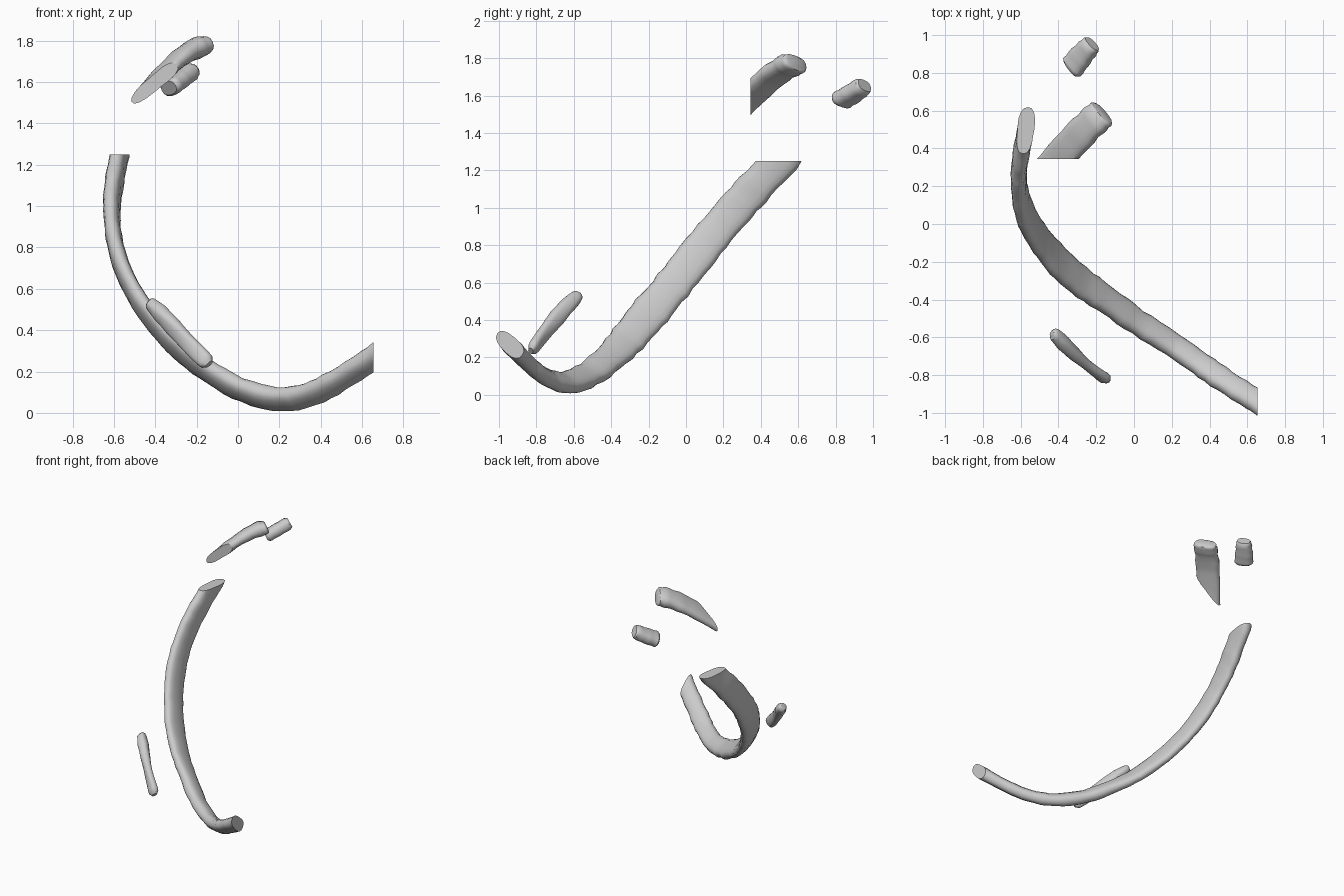
import bpy, bmesh, math, random
from mathutils import Vector

if "Cube" in bpy.data.objects:
    bpy.data.objects.remove(bpy.data.objects["Cube"])

random.seed(4)


def spline(pts, per):
    """Catmull-Rom resample of rows of numbers."""
    pts = [Vector(p) for p in pts]
    ext = [pts[0] * 2 - pts[1]] + pts + [pts[-1] * 2 - pts[-2]]
    out = []
    for i in range(1, len(ext) - 2):
        a, b, c, d = ext[i - 1:i + 3]
        for k in range(per):
            t = k / per
            out.append(0.5 * (2 * b + (c - a) * t + (2 * a - 5 * b + 4 * c - d) * t * t
                              + (3 * b - a - 3 * c + d) * t ** 3))
    return out + [pts[-1]]


def strip(name, rows, w0, w1, cuts=(), per=4, sides=16, rough=0.06, power=0.8):
    """Flattened bar. rows = x, y, z, half width, half thickness;
    w0, w1 = width direction at the start and end; cuts = (point, outward normal)."""
    data = spline(rows, per)
    path = [Vector(d[:3]) for d in data]
    n = len(path)
    bm = bmesh.new()
    rings = []
    for i, p in enumerate(path):
        t = (path[min(i + 1, n - 1)] - path[max(i - 1, 0)]).normalized()
        w = Vector(w0).lerp(Vector(w1), i / (n - 1))
        w = (w - t * w.dot(t)).normalized()
        nrm = t.cross(w)
        hw = data[i][3] * (1 + random.uniform(-rough, rough))
        ht = data[i][4] * (1 + random.uniform(-rough, rough))
        ring = []
        for k in range(sides):
            a = math.tau * k / sides
            c, s = math.cos(a), math.sin(a)
            c = math.copysign(abs(c) ** power, c)
            s = math.copysign(abs(s) ** power, s)
            ring.append(bm.verts.new(p + w * hw * c + nrm * ht * s))
        rings.append(ring)
    for r, q in zip(rings, rings[1:]):
        for k in range(sides):
            j = (k + 1) % sides
            bm.faces.new((r[k], r[j], q[j], q[k]))
    bm.faces.new(rings[0][::-1])
    bm.faces.new(rings[-1])
    # broken ends
    for co, no in cuts:
        geom = bm.verts[:] + bm.edges[:] + bm.faces[:]
        bmesh.ops.bisect_plane(bm, geom=geom, plane_co=co, plane_no=no, clear_outer=True)
        bmesh.ops.holes_fill(bm, edges=[e for e in bm.edges if e.is_boundary], sides=0)
    bmesh.ops.recalc_face_normals(bm, faces=bm.faces[:])
    me = bpy.data.meshes.new(name)
    bm.to_mesh(me)
    bm.free()
    ob = bpy.data.objects.new(name, me)
    bpy.context.collection.objects.link(ob)
    bpy.context.view_layer.objects.active = ob
    ob.select_set(True)
    bpy.ops.object.shade_smooth_by_angle(angle=math.radians(45))
    ob.select_set(False)
    return ob


# long curved bar sweeping from upper back left to lower front right
strip("main_arc", [
    (-0.55, 0.61, 1.37, 0.09, 0.045),
    (-0.575, 0.49, 1.24, 0.095, 0.045),
    (-0.60, 0.36, 1.10, 0.095, 0.043),
    (-0.61, 0.26, 0.99, 0.095, 0.041),
    (-0.60, 0.14, 0.85, 0.095, 0.04),
    (-0.56, 0.02, 0.70, 0.098, 0.04),
    (-0.485, -0.10, 0.55, 0.10, 0.04),
    (-0.39, -0.21, 0.42, 0.10, 0.04),
    (-0.275, -0.31, 0.30, 0.095, 0.04),
    (-0.14, -0.405, 0.20, 0.085, 0.042),
    (0.02, -0.52, 0.11, 0.075, 0.044),
    (0.20, -0.635, 0.066, 0.07, 0.045),
    (0.35, -0.74, 0.09, 0.068, 0.045),
    (0.48, -0.83, 0.155, 0.066, 0.045),
    (0.63, -0.925, 0.25, 0.066, 0.045),
    (0.74, -0.99, 0.33, 0.064, 0.043)],
    (0, -0.77, 0.64), (-0.39, -0.73, 0.57),
    cuts=[((0, 0, 1.25), (0, 0, 1)), ((0.655, 0, 0), (1, 0, 0))])

# thin loose strip at the lower front
strip("lower_fragment", [
    (-0.435, -0.58, 0.535, 0.015, 0.02),
    (-0.415, -0.59, 0.52, 0.037, 0.032),
    (-0.35, -0.655, 0.455, 0.045, 0.037),
    (-0.25, -0.745, 0.345, 0.04, 0.027),
    (-0.165, -0.81, 0.26, 0.042, 0.028),
    (-0.14, -0.83, 0.235, 0.02, 0.015)],
    (-0.39, -0.73, 0.57), (0.6, 0.2, 0.7), per=3)

# wide wedge-cut piece at the top
strip("upper_fragment", [
    (-0.54, 0.20, 1.44, 0.085, 0.03),
    (-0.40, 0.35, 1.60, 0.085, 0.035),
    (-0.30, 0.46, 1.70, 0.085, 0.042),
    (-0.22, 0.54, 1.755, 0.085, 0.05),
    (-0.175, 0.58, 1.77, 0.08, 0.05),
    (-0.165, 0.59, 1.775, 0.06, 0.035)],
    (0.6, -0.75, 0.25), (0.4, -0.85, 0.2),
    cuts=[((0, 0.345, 0), (0, -1, 0))], per=3)

# small chunk behind it
strip("rear_fragment", [
    (-0.335, 0.825, 1.57, 0.055, 0.035),
    (-0.32, 0.84, 1.58, 0.068, 0.045),
    (-0.28, 0.89, 1.61, 0.062, 0.045),
    (-0.235, 0.94, 1.645, 0.055, 0.045),
    (-0.222, 0.955, 1.655, 0.045, 0.035)],
    (0.6, -0.75, 0.25), (0.5, -0.8, 0.2), per=3)
